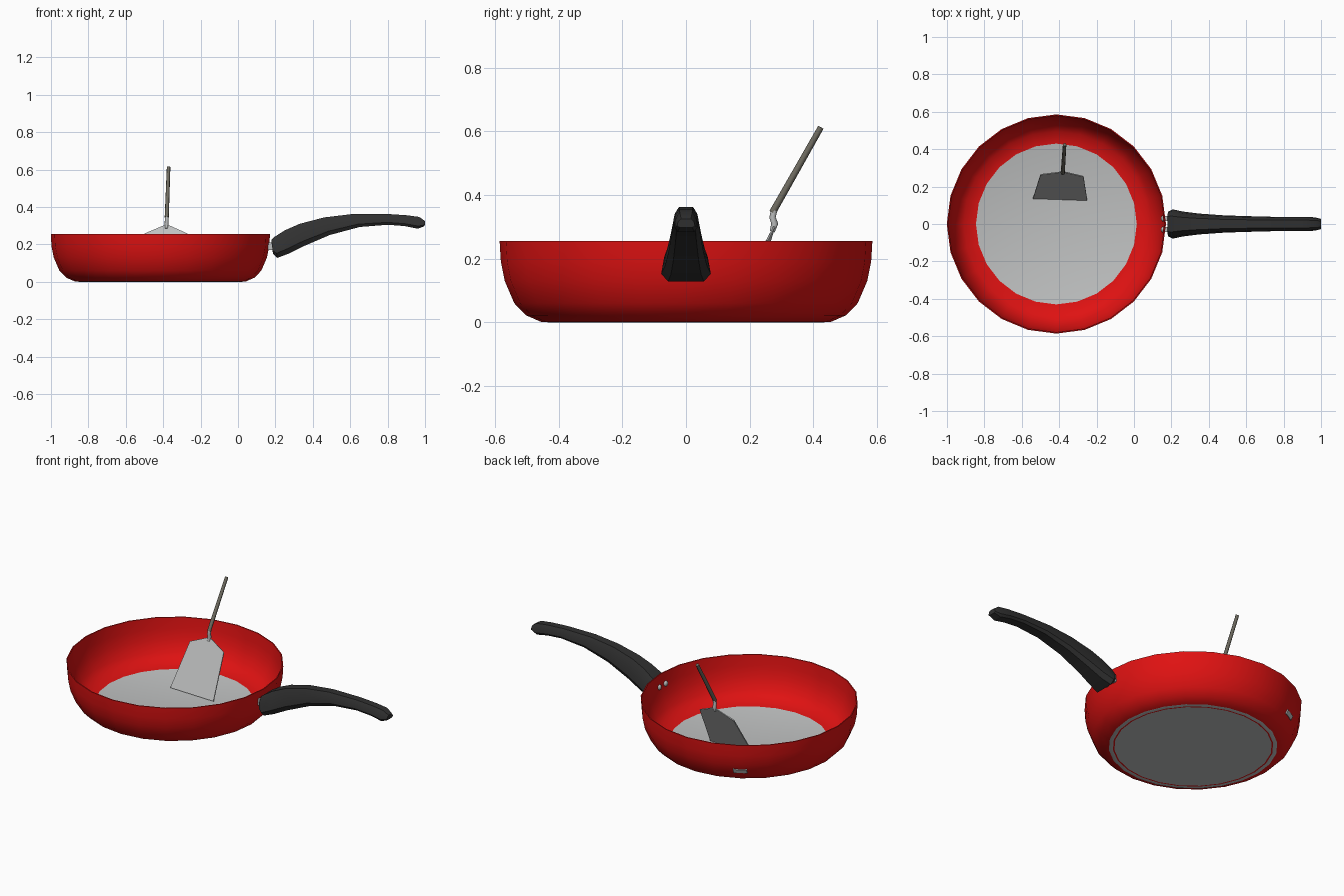
import bpy, bmesh, math
from mathutils import Vector

if "Cube" in bpy.data.objects:
    bpy.data.objects.remove(bpy.data.objects["Cube"])

PAN_X = -0.415
SIDES = 24


def material(name, rgb):
    m = bpy.data.materials.new(name)
    m.diffuse_color = (*rgb, 1)
    m.use_nodes = True
    m.node_tree.nodes["Principled BSDF"].inputs["Base Color"].default_value = m.diffuse_color
    return m


RED = material("red_enamel", (0.74, 0.006, 0.006))
GREY = material("light_metal", (0.52, 0.53, 0.53))
BLACK = material("black_plastic", (0.03, 0.03, 0.03))
BROWN = material("grey_brown", (0.16, 0.15, 0.12))


def finish(name, bm, mats, smooth=None):
    bmesh.ops.remove_doubles(bm, verts=bm.verts, dist=0.0002)
    bmesh.ops.recalc_face_normals(bm, faces=bm.faces)
    mesh = bpy.data.meshes.new(name)
    bm.to_mesh(mesh)
    bm.free()
    for m in mats:
        mesh.materials.append(m)
    ob = bpy.data.objects.new(name, mesh)
    bpy.context.collection.objects.link(ob)
    if smooth:
        bpy.ops.object.select_all(action='DESELECT')
        ob.select_set(True)
        bpy.context.view_layer.objects.active = ob
        bpy.ops.object.shade_smooth_by_angle(angle=math.radians(smooth))
    return ob


def loft(name, rings, mat, smooth=None):
    """Skin a list of equal-length point rings and cap both ends."""
    bm = bmesh.new()
    loops = [[bm.verts.new(p) for p in r] for r in rings]
    n = len(loops[0])
    for a, b in zip(loops, loops[1:]):
        for i in range(n):
            j = (i + 1) % n
            bm.faces.new((a[i], a[j], b[j], b[i]))
    bm.faces.new(loops[0])
    bm.faces.new(loops[-1])
    return finish(name, bm, [mat], smooth)


# pan: lathed shell, each profile step is (radius, height, colour of the band ending here)
profile = [(0, 0, 1), (0.425, 0, 1), (0.433, 0, 0), (0.455, 0.001, 1),
           (0.503, 0.022, 0), (0.54, 0.06, 0), (0.57, 0.13, 0), (0.582, 0.19, 0),
           (0.586, 0.255, 0), (0.580, 0.255, 0), (0.574, 0.19, 0), (0.561, 0.13, 0),
           (0.531, 0.068, 0), (0.495, 0.035, 0), (0.43, 0.016, 0), (0, 0.012, 1)]
bm = bmesh.new()
rings = []
for r, z, _ in profile:
    rings.append([bm.verts.new((PAN_X + r * math.cos(2 * math.pi * i / SIDES),
                                r * math.sin(2 * math.pi * i / SIDES), z))
                  for i in range(SIDES)] if r else [bm.verts.new((PAN_X, 0, z))])
for k in range(len(rings) - 1):
    a, b = rings[k], rings[k + 1]
    for i in range(SIDES):
        j = (i + 1) % SIDES
        quad = [a[i % len(a)], a[j % len(a)], b[j % len(b)], b[i % len(b)]]
        f = bm.faces.new(list(dict.fromkeys(quad)))
        f.material_index = profile[k + 1][2]
finish("pan", bm, [RED, GREY], 40)

# pan handle: (top x, top z, bottom x, bottom z, half width)
stations = [(0.178, 0.225, 0.187, 0.15, 0.068), (0.195, 0.24, 0.21, 0.128, 0.078),
            (0.25, 0.275, 0.27, 0.15, 0.066), (0.33, 0.31, 0.35, 0.19, 0.056),
            (0.46, 0.344, 0.49, 0.25, 0.046), (0.61, 0.362, 0.65, 0.293, 0.041),
            (0.79, 0.363, 0.80, 0.305, 0.037), (0.90, 0.356, 0.89, 0.298, 0.037),
            (0.968, 0.347, 0.962, 0.284, 0.036), (1.0, 0.325, 0.998, 0.298, 0.028)]
section = [(0.72, 0), (1, 0.22), (0.88, 0.68), (0.55, 1)]
section += [(-w, t) for w, t in reversed(section)]
loft("pan_handle",
     [[(bx + (tx - bx) * t, w * hw, bz + (tz - bz) * t) for w, t in section]
      for tx, tz, bx, bz, hw in stations], BLACK, 28)


def box(name, size, loc, mat, rot=0):
    bm = bmesh.new()
    bmesh.ops.create_cube(bm, size=1)
    bmesh.ops.scale(bm, vec=size, verts=bm.verts)
    ob = finish(name, bm, [mat])
    ob.location = loc
    ob.rotation_euler = (0, 0, rot)
    return ob


# handle mounts and the rivet heads inside the wall
for side, y in (("left", 0.03), ("right", -0.03)):
    box("handle_mount_" + side, (0.035, 0.026, 0.04), (0.178, y, 0.19), GREY)
    bm = bmesh.new()
    bmesh.ops.create_uvsphere(bm, u_segments=12, v_segments=8, radius=0.016)
    bmesh.ops.scale(bm, vec=(0.7, 1, 1), verts=bm.verts)
    finish("rivet_" + side, bm, [GREY], 60).location = (0.155, y, 0.188)

# small badge plate on the outer wall
ang = math.radians(120)
badge = box("wall_badge", (0.009, 0.075, 0.026),
            (PAN_X + 0.55 * math.cos(ang), 0.55 * math.sin(ang), 0.088), GREY, ang)
badge.rotation_euler = (0, math.radians(23), ang)

# spatula blade with tapered shoulders: a flat outline given thickness
outline = [(-0.54, 0.135, 0.02), (-0.25, 0.125, 0.02), (-0.27, 0.252, 0.258),
           (-0.368, 0.275, 0.302), (-0.396, 0.275, 0.302), (-0.50, 0.262, 0.258)]
off = Vector((0, 0.005, -0.003))
loft("spatula_blade", [outline, [tuple(Vector(p) + off) for p in outline]], GREY)


def rod(name, points, radii, sides, mat):
    """Straight-ish bar through the points with its own radius at each."""
    pts = [Vector(p) for p in points]
    rings = []
    for i, p in enumerate(pts):
        d = (pts[min(i + 1, len(pts) - 1)] - pts[max(i - 1, 0)]).normalized()
        u = d.cross(Vector((1, 0, 0))).normalized()
        v = d.cross(u)
        rings.append([tuple(p + radii[i] * (u * math.cos(2 * math.pi * k / sides)
                                            + v * math.sin(2 * math.pi * k / sides)))
                      for k in range(sides)])
    return loft(name, rings, mat, 50)


# bent neck and long grip of the spatula
rod("spatula_neck", [(-0.383, 0.271, 0.285), (-0.382, 0.279, 0.31),
                     (-0.381, 0.272, 0.33), (-0.38, 0.277, 0.352)],
    [0.008, 0.011, 0.01, 0.01], 8, GREY)
rod("spatula_grip", [(-0.381, 0.272, 0.345), (-0.371, 0.424, 0.613)],
    [0.011, 0.0095], 8, BROWN)
